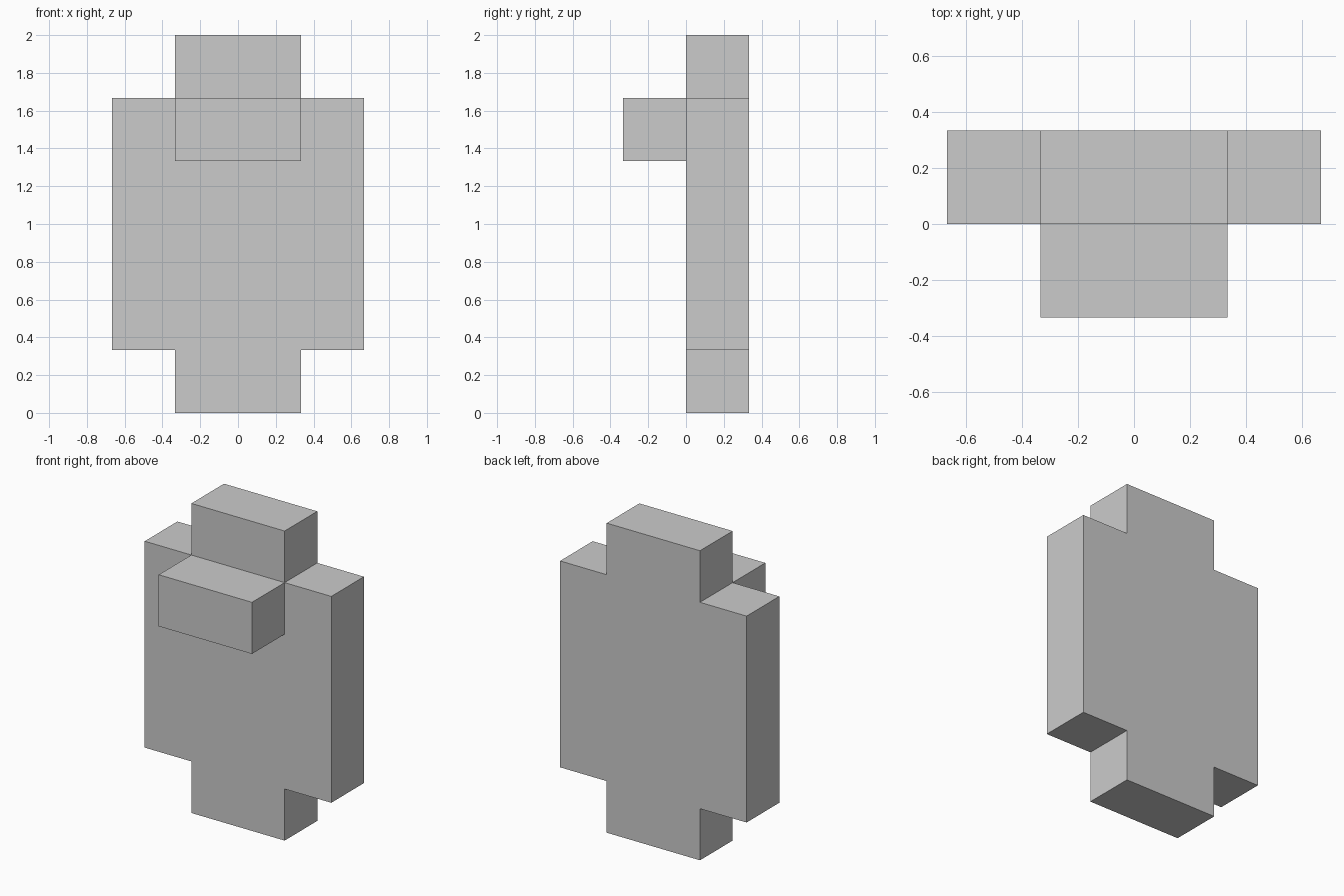
import bpy, bmesh
from math import radians
from mathutils import Vector

if "Cube" in bpy.data.objects:
    bpy.data.objects.remove(bpy.data.objects["Cube"])

U = 1 / 3  # module size: every dimension is a multiple of this

# Plate: wide middle, narrow head and foot
cells = {(x, 0, z) for x in range(-2, 2) for z in range(6)
         if x in (-1, 0) or 1 <= z <= 4}
# Block projecting from the upper front
cells |= {(x, -1, 4) for x in (-1, 0)}

# Outer skin: one quad wherever a module has no neighbour
bm = bmesh.new()
for cell in cells:
    for axis in range(3):
        for side in (0, 1):
            neighbour = list(cell)
            neighbour[axis] += 2 * side - 1
            if tuple(neighbour) in cells:
                continue
            corners = [(0, 0), (1, 0), (1, 1), (0, 1)]
            if not side:
                corners.reverse()
            verts = []
            for a, b in corners:
                p = Vector(cell)
                p[axis] += side
                p[(axis + 1) % 3] += a
                p[(axis + 2) % 3] += b
                verts.append(bm.verts.new(p * U))
            bm.faces.new(verts)

# Weld the skin and merge coplanar quads into clean flat faces
bmesh.ops.remove_doubles(bm, verts=bm.verts[:], dist=1e-4)
bmesh.ops.dissolve_limit(bm, angle_limit=radians(1),
                         verts=bm.verts[:], edges=bm.edges[:])

mesh = bpy.data.meshes.new("stepped_plate_with_block")
bm.to_mesh(mesh)
bm.free()
body = bpy.data.objects.new("stepped_plate_with_block", mesh)
bpy.context.collection.objects.link(body)
